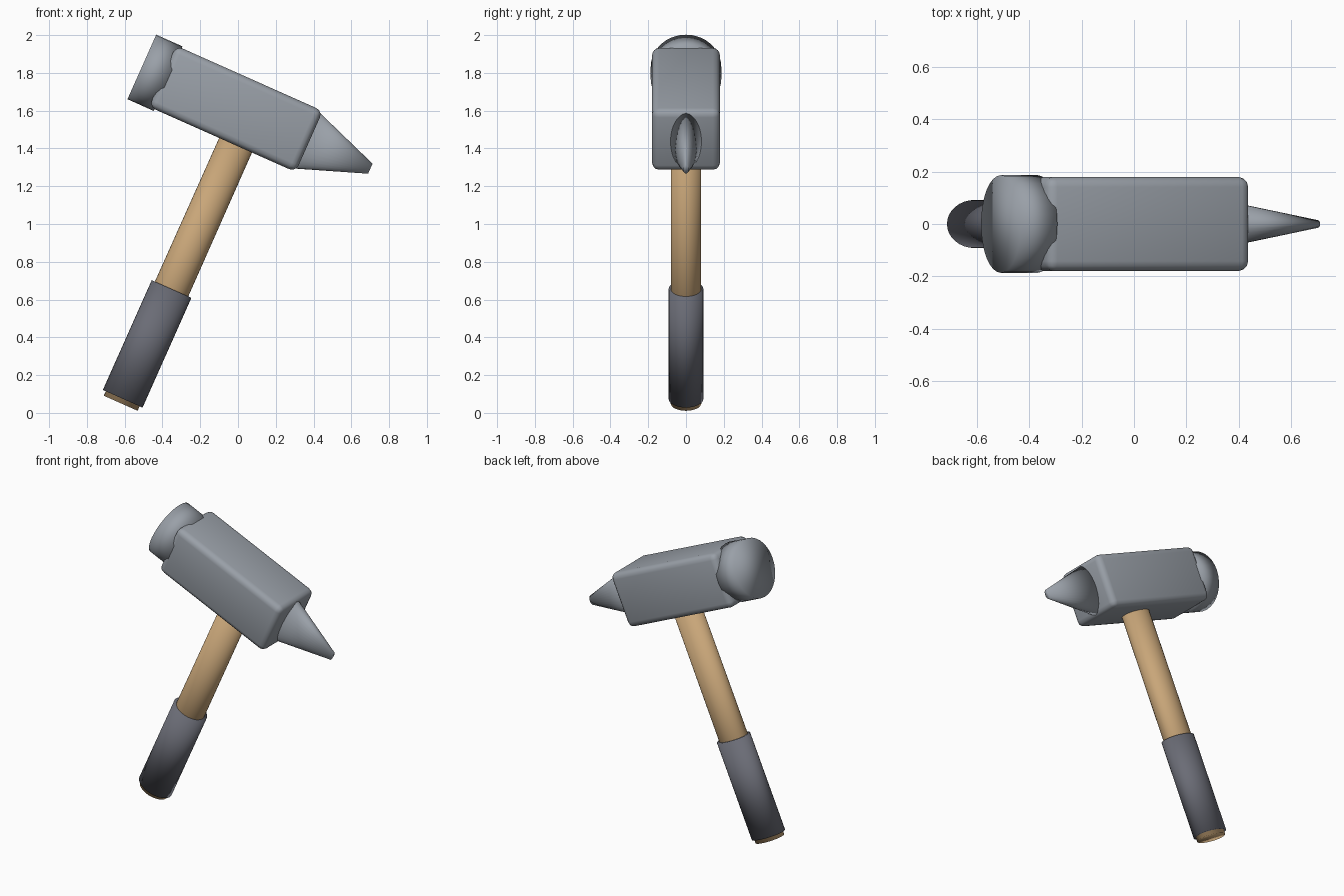
import bpy, bmesh, math
from mathutils import Matrix

if "Cube" in bpy.data.objects:
    bpy.data.objects.remove(bpy.data.objects["Cube"])

# The tool is built upright in its own frame, then leaned sideways
LEAN = Matrix.Rotation(math.radians(24), 4, 'Y')
AXIS_Z = 1.466      # height of the head's long axis in the upright frame
HANDLE_X = -0.588   # handle axis in the upright frame


def material(name, rgb):
    m = bpy.data.materials.new(name)
    m.diffuse_color = (*rgb, 1.0)
    m.use_nodes = True
    m.node_tree.nodes["Principled BSDF"].inputs["Base Color"].default_value = m.diffuse_color
    return m


steel = material("steel grey", (0.32, 0.35, 0.39))
wood = material("tan wood", (0.58, 0.38, 0.19))
rubber = material("dark rubber", (0.145, 0.15, 0.18))


def finish(name, bm, mat):
    bm.transform(LEAN)
    bmesh.ops.recalc_face_normals(bm, faces=bm.faces)
    for f in bm.faces:
        f.smooth = True
    me = bpy.data.meshes.new(name)
    bm.to_mesh(me)
    bm.free()
    me.materials.append(mat)
    ob = bpy.data.objects.new(name, me)
    bpy.context.collection.objects.link(ob)
    return ob


def tube(name, mat, r1, r2, start, end, flat, along_x=False):
    """Solid round bar or cone, squashed in y by the factor flat."""
    bm = bmesh.new()
    bmesh.ops.create_cone(bm, cap_ends=True, segments=32, radius1=r1,
                          radius2=r2, depth=end - start)
    if along_x:
        bm.transform(Matrix.Rotation(math.radians(90), 4, 'Y'))
        centre = ((start + end) / 2, 0, AXIS_Z)
    else:
        centre = (HANDLE_X, 0, (start + end) / 2)
    bm.transform(Matrix.Translation(centre) @ Matrix.Diagonal((1, flat, 1, 1)))
    return finish(name, bm, mat)


# Handle and its grip sleeve
tube("handle", wood, 0.098, 0.095, -0.206, 1.40, 0.83)
tube("grip", rubber, 0.115, 0.115, -0.18, 0.456, 0.80)

# Striking face and flattened peen
tube("striking_face", steel, 0.187, 0.187, -1.21, -1.057, 1.0, True)
tube("peen", steel, 0.167, 0.029, -0.265, 0.114, 0.52, True)

# Head block with rounded edges
bm = bmesh.new()
bmesh.ops.create_cube(bm, size=1)
bm.transform(Matrix.Translation((-0.665, 0, AXIS_Z))
             @ Matrix.Diagonal((0.85, 0.36, 0.354, 1)))
bmesh.ops.bevel(bm, geom=bm.edges[:], offset=0.038, segments=3,
                profile=0.5, affect='EDGES')
finish("head_block", bm, steel)
